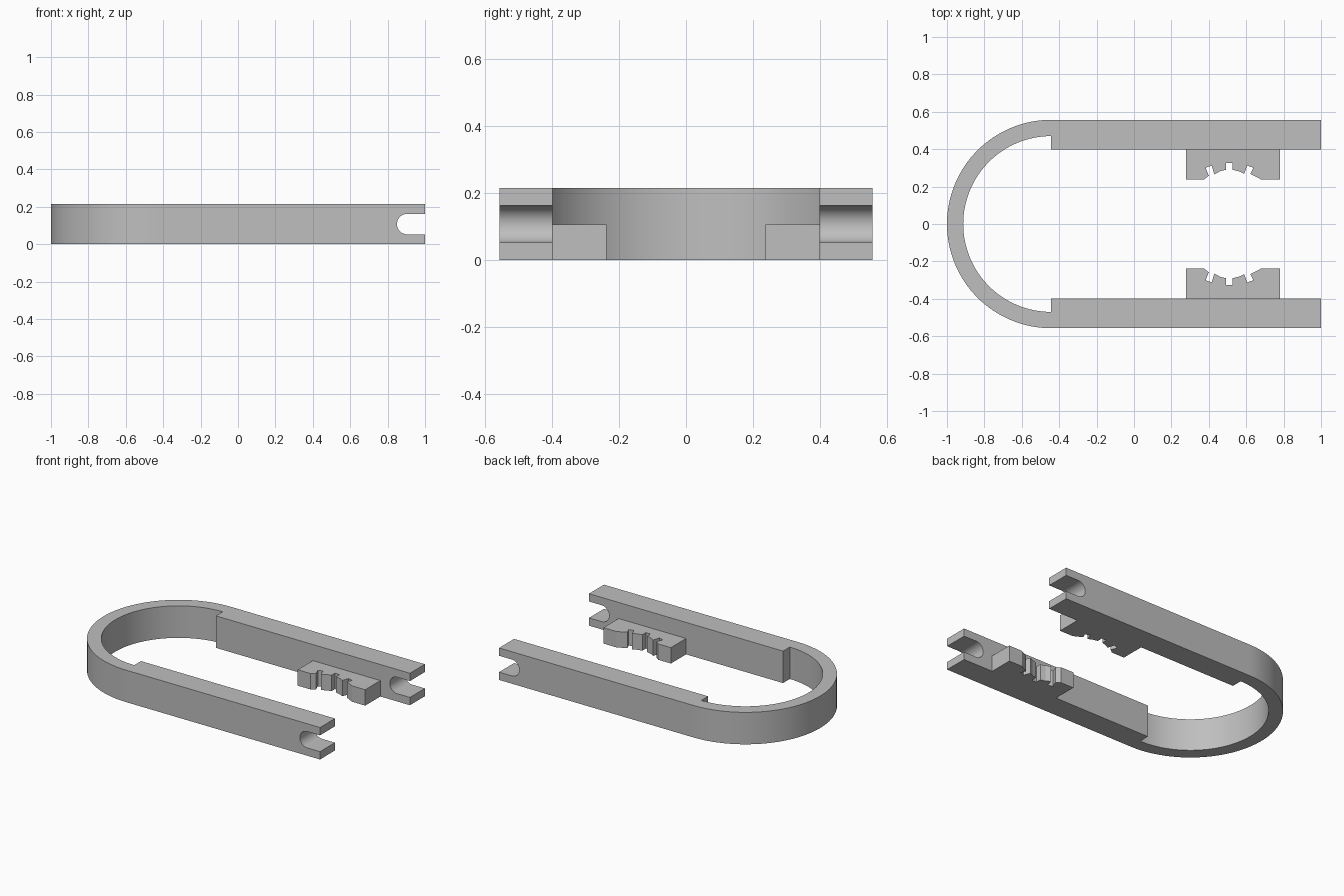
import bpy
import bmesh
from math import sin, cos, pi, radians
from mathutils import Vector

cube = bpy.data.objects.get("Cube")
if cube:
    bpy.data.objects.remove(cube, do_unlink=True)

HEIGHT = 0.215
OUTER, INNER = 0.557, 0.47
ARM_INNER = 0.398
BEND_X = -0.443
JAW_HEIGHT = 0.107
SLOT_X, SLOT_R = 0.905, 0.055

grey = bpy.data.materials.new("plain grey")
grey.use_nodes = True
colour = (0.52, 0.52, 0.52, 1)
grey.diffuse_color = colour
grey.node_tree.nodes["Principled BSDF"].inputs["Base Color"].default_value = colour


def prism(name, points, offset):
    """Extrude a closed outline of 3D points along an offset."""
    bm = bmesh.new()
    face = bm.faces.new([bm.verts.new(p) for p in points])
    result = bmesh.ops.extrude_face_region(bm, geom=[face])
    moved = [v for v in result["geom"] if isinstance(v, bmesh.types.BMVert)]
    bmesh.ops.translate(bm, verts=moved, vec=Vector(offset))
    bmesh.ops.recalc_face_normals(bm, faces=bm.faces)
    mesh = bpy.data.meshes.new(name)
    bm.to_mesh(mesh)
    bm.free()
    mesh.materials.append(grey)
    obj = bpy.data.objects.new(name, mesh)
    bpy.context.collection.objects.link(obj)
    return obj


def arc(cx, cy, radius, steps):
    """Half circle on the -x side, from +y round to -y."""
    angles = [pi / 2 + pi * i / steps for i in range(steps + 1)]
    return [(cx + radius * cos(a), cy + radius * sin(a)) for a in angles]


# U-shaped body: round bend with two thicker straight arms
outline = [(1, OUTER)] + arc(BEND_X, 0, OUTER, 64) + [(1, -OUTER), (1, -ARM_INNER)]
outline += [(BEND_X, -ARM_INNER)] + arc(BEND_X, 0, INNER, 64)[::-1]
outline += [(BEND_X, ARM_INNER), (1, ARM_INNER)]
body = prism("clamp_body", [(x, y, 0) for x, y in outline], (0, 0, HEIGHT))

# Round-ended slot through both arm tips
mid = HEIGHT / 2
slot = arc(SLOT_X, mid, SLOT_R, 24) + [(1.1, mid - SLOT_R), (1.1, mid + SLOT_R)]
cutter = prism("slot_cutter", [(x, -1, z) for x, z in slot], (0, 2, 0))
cutter.hide_render = True
cut = body.modifiers.new("slot", "BOOLEAN")
cut.operation = "DIFFERENCE"
cut.solver = "EXACT"
cut.object = cutter
bpy.ops.object.select_all(action="DESELECT")
body.select_set(True)
bpy.context.view_layer.objects.active = body
bpy.ops.object.modifier_apply(modifier=cut.name)
bpy.data.objects.remove(cutter, do_unlink=True)
bpy.ops.object.shade_smooth_by_angle(angle=radians(30))

# Notched gripping jaws facing each other
jaw = [(0.278, ARM_INNER), (0.278, 0.237), (0.373, 0.237), (0.4, 0.258),
       (0.383, 0.301), (0.415, 0.312), (0.43, 0.265), (0.46, 0.282),
       (0.492, 0.29), (0.492, 0.327), (0.527, 0.327), (0.527, 0.29),
       (0.56, 0.282), (0.589, 0.268), (0.605, 0.312), (0.638, 0.301),
       (0.622, 0.268), (0.682, 0.237), (0.78, 0.237), (0.78, ARM_INNER)]
for side, name in ((1, "back_jaw"), (-1, "front_jaw")):
    prism(name, [(x, side * y, 0) for x, y in jaw], (0, 0, JAW_HEIGHT))
